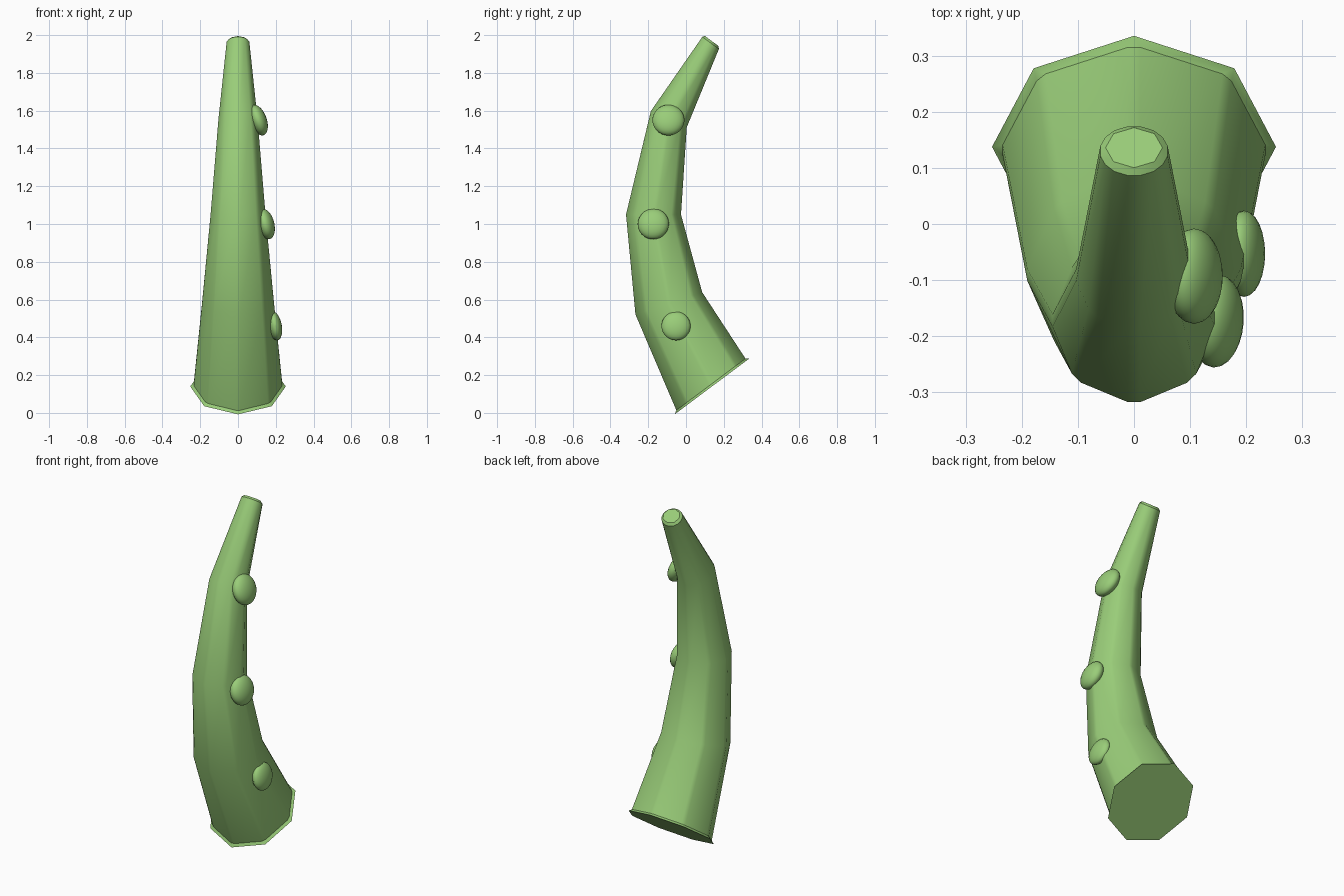
import bpy, bmesh, math
from mathutils import Vector, Matrix

if "Cube" in bpy.data.objects:
    bpy.data.objects.remove(bpy.data.objects["Cube"])

green = bpy.data.materials.new("leaf green")
green.diffuse_color = (0.32, 0.61, 0.19, 1)
green.use_nodes = True
green.node_tree.nodes["Principled BSDF"].inputs["Base Color"].default_value = green.diffuse_color

def finish(name, bm):
    bmesh.ops.recalc_face_normals(bm, faces=bm.faces)
    me = bpy.data.meshes.new(name)
    bm.to_mesh(me)
    bm.free()
    ob = bpy.data.objects.new(name, me)
    bpy.context.collection.objects.link(ob)
    me.materials.append(green)
    bpy.context.view_layer.objects.active = ob
    for o in bpy.context.selected_objects:
        o.select_set(False)
    ob.select_set(True)
    bpy.ops.object.shade_smooth_by_angle(angle=math.radians(30))
    return ob

# Curved tapering trunk: octagon rings given by front and back points (y, z) and half width
rings = [((-0.05, 0.0), (0.325, 0.28), 0.24),
         ((-0.272, 0.52), (0.09, 0.64), 0.195),
         ((-0.322, 1.05), (-0.022, 1.05), 0.15),
         ((-0.19, 1.60), (0.008, 1.51), 0.108),
         ((0.09, 2.003), (0.182, 1.935), 0.064)]
bm = bmesh.new()
loops = []
for f, b, w in rings:
    front, back = Vector((0, *f)), Vector((0, *b))
    mid, half = (front + back) / 2, (front - back) / 2
    loops.append([bm.verts.new(mid + half * math.cos(a) + Vector((w * math.sin(a), 0, 0)))
                  for a in (i * math.pi / 4 for i in range(8))])
for lo, hi in zip(loops, loops[1:]):
    for i in range(8):
        j = (i + 1) % 8
        bm.faces.new((lo[i], lo[j], hi[j], hi[i]))
bm.faces.new(loops[0])
bm.faces.new(loops[-1])
bm.normal_update()
# Soften the long corners and end rims
edges = [e for e in bm.edges if e.calc_face_angle(0) > math.radians(35)]
bmesh.ops.bevel(bm, geom=edges, offset=0.012, segments=1, affect='EDGES', clamp_overlap=True)
finish("trunk", bm)

# Flattened suckers along the right side, tilted with the taper
for n, (x, y, z, r, tilt, turn) in enumerate([(0.196, -0.053, 0.46, 0.077, 10, 0),
                                              (0.147, -0.173, 1.0, 0.083, 15, -4),
                                              (0.107, -0.093, 1.55, 0.085, 20, 0)]):
    bm = bmesh.new()
    rot = Matrix.Rotation(math.radians(turn), 4, 'Z') @ Matrix.Rotation(math.radians(-tilt), 4, 'Y')
    thick = 0.036 if n == 0 else 0.045
    mat = Matrix.Translation((x, y, z)) @ rot @ Matrix.Diagonal((thick, r, r, 1))
    bmesh.ops.create_uvsphere(bm, u_segments=24, v_segments=14, radius=1, matrix=mat)
    finish(f"sucker_{n + 1}", bm)
